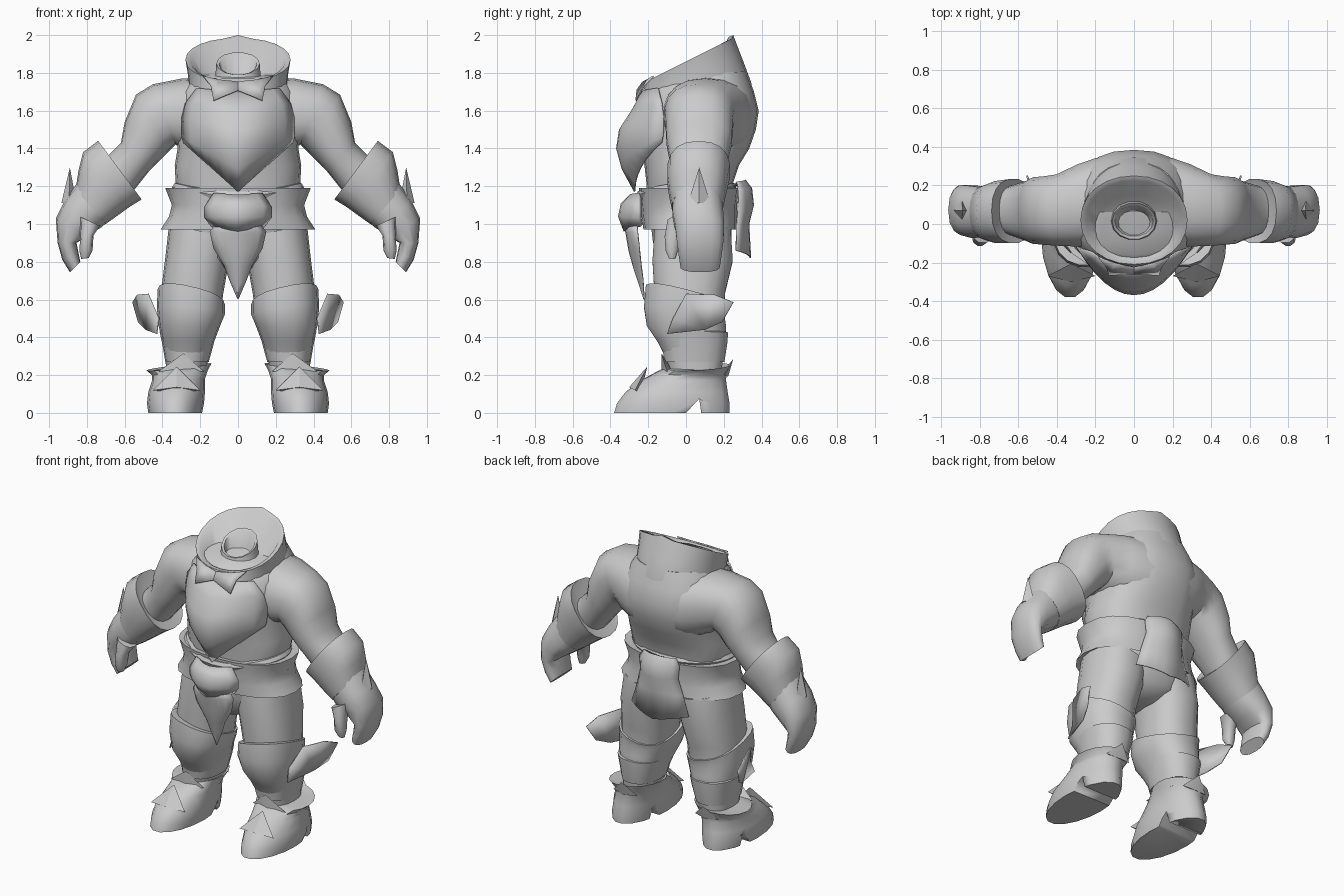
import bpy, bmesh, math
from mathutils import Vector

grey = bpy.data.materials.new("stone_grey")
grey.diffuse_color = (0.6, 0.6, 0.6, 1)


def finish(name, bm, mirror=False, thick=0.0, angle=50):
    bmesh.ops.recalc_face_normals(bm, faces=bm.faces)
    me = bpy.data.meshes.new(name)
    bm.to_mesh(me)
    bm.free()
    me.materials.append(grey)
    ob = bpy.data.objects.new(name, me)
    bpy.context.collection.objects.link(ob)
    bpy.ops.object.select_all(action='DESELECT')
    ob.select_set(True)
    bpy.context.view_layer.objects.active = ob
    bpy.ops.object.shade_smooth_by_angle(angle=math.radians(angle))
    if thick:
        ob.modifiers.new("thickness", 'SOLIDIFY').thickness = thick
    if mirror:
        m = ob.modifiers.new("mirror", 'MIRROR')
        m.use_clip = False
        m.use_mirror_merge = False
    return ob


def loft(name, rings, mirror=False, n=18, p=0.85, caps=(True, True)):
    """Ring: outer x, z, inner x, z, front y, back y, optional rise to the back."""
    bm = bmesh.new()
    loops = []
    for xa, za, xb, zb, y0, y1, *t in rings:
        tilt = t[0] if t else 0
        loop = []
        for i in range(n):
            a = 2 * math.pi * i / n
            c, s = math.cos(a), math.sin(a)
            u = math.copysign(abs(c) ** p, c)
            v = math.copysign(abs(s) ** p, s)
            k = (u + 1) / 2
            loop.append(bm.verts.new((xb + (xa - xb) * k, (y0 + y1) / 2 + v * (y1 - y0) / 2,
                                      zb + (za - zb) * k + tilt * v)))
        loops.append(loop)
    for a, b in zip(loops, loops[1:]):
        for i in range(n):
            j = (i + 1) % n
            bm.faces.new((a[i], a[j], b[j], b[i]))
    if caps[0]:
        bm.faces.new(loops[0])
    if caps[1]:
        bm.faces.new(loops[-1])
    return finish(name, bm, mirror)


def stack(name, rows, **kw):
    """Symmetric loft; row: half width, z, front y, back y, optional tilt."""
    return loft(name, [(w, z, -w, z, y0, y1, *t) for w, z, y0, y1, *t in rows], **kw)


def sheet(name, rows, cols=10, thick=0.008):
    """Bowed plate; row: half width, centre z, edge z, centre y, edge y."""
    bm = bmesh.new()
    grid = []
    for w, zc, ze, yc, ye in rows:
        ts = [2 * i / cols - 1 for i in range(cols + 1)]
        grid.append([bm.verts.new((w * t, yc + (ye - yc) * t * t, zc + (ze - zc) * abs(t))) for t in ts])
    for a, b in zip(grid, grid[1:]):
        for i in range(cols):
            bm.faces.new((a[i], a[i + 1], b[i + 1], b[i]))
    return finish(name, bm, thick=thick)


def plate(name, pts):
    bm = bmesh.new()
    bm.faces.new([bm.verts.new(q) for q in pts])
    bmesh.ops.triangulate(bm, faces=bm.faces)
    return finish(name, bm, True, 0.008)


def spike(name, tip, base, across, r=0.05, t=0.015):
    """Flat four-sided horn with its wide side along `across`."""
    tip, base, across = Vector(tip), Vector(base), Vector(across).normalized()
    thin = (tip - base).cross(across).normalized()
    bm = bmesh.new()
    ring = [bm.verts.new(base + d) for d in (across * r, thin * t, -across * r, -thin * t)]
    top = bm.verts.new(tip)
    for i in range(4):
        bm.faces.new((ring[i], ring[(i + 1) % 4], top))
    bm.faces.new(ring)
    return finish(name, bm, True, angle=30)


# Torso and breastplate
stack("torso", [(.30, 1.08, -.20, .22), (.33, 1.22, -.21, .25), (.335, 1.31, -.22, .28),
                (.32, 1.40, -.24, .335), (.33, 1.50, -.25, .37), (.33, 1.60, -.24, .385),
                (.31, 1.70, -.21, .36), (.24, 1.79, -.16, .32, .02)], n=24)
sheet("breastplate", [(.22, 1.70, 1.72, -.235, -.15), (.28, 1.60, 1.64, -.29, -.13),
                      (.30, 1.50, 1.56, -.355, -.12), (.30, 1.40, 1.50, -.37, -.12),
                      (.30, 1.29, 1.46, -.34, -.125), (.29, 1.17, 1.43, -.275, -.13)], cols=12)

# Raised collar, hollow inside, with neck stump
collar = stack("collar", [(.27, 1.60, -.24, .36), (.265, 1.70, -.24, .345, .05), (.265, 1.79, -.225, .30, .08),
                          (.278, 1.87, -.21, .25, .115), (.25, 1.865, -.185, .225, .11),
                          (.19, 1.77, -.13, .15, .05)], n=24, p=.95, caps=(False, True))
for v in collar.data.vertices:  # peak at the back of the rim
    if v.co.z > 1.95 and abs(v.co.x) < .04:
        v.co.z += .015
stack("neck", [(.15, 1.68, -.11, .14), (.12, 1.78, -.09, .12, .03), (.115, 1.85, -.08, .11, .06),
               (.10, 1.845, -.065, .095, .055), (.07, 1.74, -.04, .06)], n=14, p=1, caps=(False, True))
plate("collar_flap", [(0, -.262, 1.71), (.13, -.268, 1.655), (.145, -.225, 1.735),
                      (.185, -.175, 1.785), (.10, -.208, 1.765), (0, -.23, 1.755)])

# Arms, flared cuffs and hands
loft("arm", [(.08, 1.78, .10, 1.35, -.11, .365), (.20, 1.775, .20, 1.36, -.115, .345),
             (.30, 1.77, .27, 1.38, -.12, .315),
             (.45, 1.74, .33, 1.42, -.115, .26), (.54, 1.685, .36, 1.39, -.11, .25),
             (.60, 1.54, .41, 1.34, -.105, .245), (.62, 1.43, .47, 1.28, -.09, .225),
             (.70, 1.35, .55, 1.18, -.06, .20), (.80, 1.25, .62, 1.09, -.06, .18)], True)
loft("cuff", [(.70, 1.35, .55, 1.17, -.06, .20), (.74, 1.44, .51, 1.13, -.10, .235),
              (.82, 1.38, .575, 1.09, -.10, .225), (.845, 1.28, .63, 1.05, -.09, .21),
              (.86, 1.18, .70, 1.0, -.075, .195)], True)
loft("hand", [(.85, 1.22, .66, 1.04, -.07, .19), (.92, 1.12, .72, .985, -.075, .20),
              (.965, 1.03, .79, .94, -.06, .205), (.955, .90, .855, .90, -.05, .20),
              (.93, .81, .845, .85, -.04, .19), (.89, .745, .835, .80, -.03, .18)], True, n=14)
loft("thumb", [(.84, 1.04, .73, .99, -.10, .03), (.835, .93, .765, .94, -.115, -.02),
               (.84, .86, .77, .86, -.11, -.04), (.83, .815, .79, .82, -.09, -.055)], True, n=10)
spike("cuff_spike", (.89, .07, 1.30), (.895, .07, 1.11), (0, 1, 0), .06, .04)

# Pelvis, flared belt and rolled waistband
stack("pelvis", [(.08, .76, -.10, .14), (.24, .82, -.16, .23), (.34, .92, -.18, .245), (.35, 1.10, -.2, .24)])
stack("belt", [(.36, 1.0, -.19, .24), (.41, .97, -.225, .27), (.365, 1.04, -.235, .27),
               (.35, 1.10, -.24, .27), (.385, 1.19, -.25, .28), (.31, 1.18, -.21, .24)], n=20)
bm = bmesh.new()
hoop = []
for i in range(28):
    a = 2 * math.pi * i / 28
    d = Vector((.32 * math.cos(a), .245 * math.sin(a), 0))
    z = 1.195 - .045 * max(0, -math.sin(a)) ** 2
    hoop.append([bm.verts.new(d * (1 + .09 * math.cos(b)) + Vector((0, 0, z + .025 * math.sin(b))))
                 for b in (k * math.pi / 3 for k in range(6))])
for i in range(28):
    for k in range(6):
        a, b = hoop[i], hoop[(i + 1) % 28]
        bm.faces.new((a[k], a[(k + 1) % 6], b[(k + 1) % 6], b[k]))
finish("waistband", bm)

# Buckle, front tabard and rear flap
sheet("buckle", [(.13, 1.155, 1.165, -.30, -.25), (.18, 1.11, 1.09, -.345, -.25),
                 (.18, 1.04, 1.035, -.36, -.25), (.14, .96, .985, -.33, -.24)], 8, .02)
sheet("tabard", [(.12, 1.01, 1.0, -.335, -.26), (.15, .95, .96, -.32, -.26), (.13, .86, .87, -.305, -.25),
                 (.075, .77, .78, -.28, -.24), (.045, .68, .70, -.25, -.23), (.004, .60, .605, -.225, -.225)], 8)
sheet("rear_flap", [(.09, 1.20, 1.20, .25, .24), (.12, 1.235, 1.225, .315, .27), (.15, 1.19, 1.18, .35, .28),
                    (.14, 1.10, 1.10, .36, .28), (.17, 1.0, .99, .335, .27), (.21, .82, .86, .345, .27)], 8)

# Legs and knee armour
loft("leg", [(.365, 1.0, .01, .92, -.17, .24), (.385, .82, .05, .79, -.18, .25),
             (.405, .66, .08, .62, -.17, .21), (.41, .50, .09, .50, -.17, .20),
             (.39, .38, .14, .38, -.12, .21), (.38, .22, .17, .22, -.09, .19)], True)
loft("knee_guard", [(.40, .65, .08, .57, -.17, .20, -.05), (.425, .655, .07, .575, -.215, .215, -.055),
                    (.43, .56, .07, .52, -.225, .205, -.02), (.42, .46, .095, .46, -.21, .215),
                    (.40, .38, .125, .38, -.155, .215), (.385, .30, .155, .29, -.11, .20)], True)
loft("calf_band", [(.39, .44, .13, .42, -.12, .20), (.415, .43, .115, .42, -.14, .225),
                   (.40, .36, .13, .36, -.13, .22), (.385, .27, .155, .27, -.115, .205)], True)
plate("knee_blade", [(.435, -.10, .42), (.425, -.07, .50), (.48, 0, .63), (.535, .15, .625),
                     (.56, .25, .585), (.53, .19, .48), (.49, .10, .44)])

# Boots with pointed toes, arched soles and spiked ankle cuffs
boot = loft("boot", [(.475, 0, .19, 0, -.385, .235), (.482, .05, .18, .05, -.37, .235),
                     (.475, .11, .175, .11, -.325, .225), (.455, .17, .175, .18, -.235, .215),
                     (.455, .20, .16, .225, -.165, .22), (.485, .225, .14, .262, -.12, .235, .01),
                     (.39, .23, .18, .24, -.08, .18)], True, p=1)
bm = bmesh.new()
ends = [[bm.verts.new((x, y, z)) for y, z in ((-.01, -.01), (.07, .075), (.082, -.01))] for x in (-.6, .6)]
for end in ends:
    bm.faces.new(end)
for i in range(3):
    j = (i + 1) % 3
    bm.faces.new((ends[0][i], ends[0][j], ends[1][j], ends[1][i]))
cutter = finish("arch_cutter", bm)
cutter.hide_render = True
cutter.hide_set(True)
cut = boot.modifiers.new("arch", 'BOOLEAN')
cut.operation, cut.object, cut.solver = 'DIFFERENCE', cutter, 'EXACT'
spike("heel_horn", (.30, .25, .285), (.30, .205, .20), (1, 0, 0), .09, .02)
spike("ankle_horn_front", (.29, -.13, .315), (.30, -.10, .22), (1, 0, 0), .12, .03)
spike("toe_horn", (.325, -.205, .245), (.325, -.27, .12), (1, 0, 0), .125, .035)
